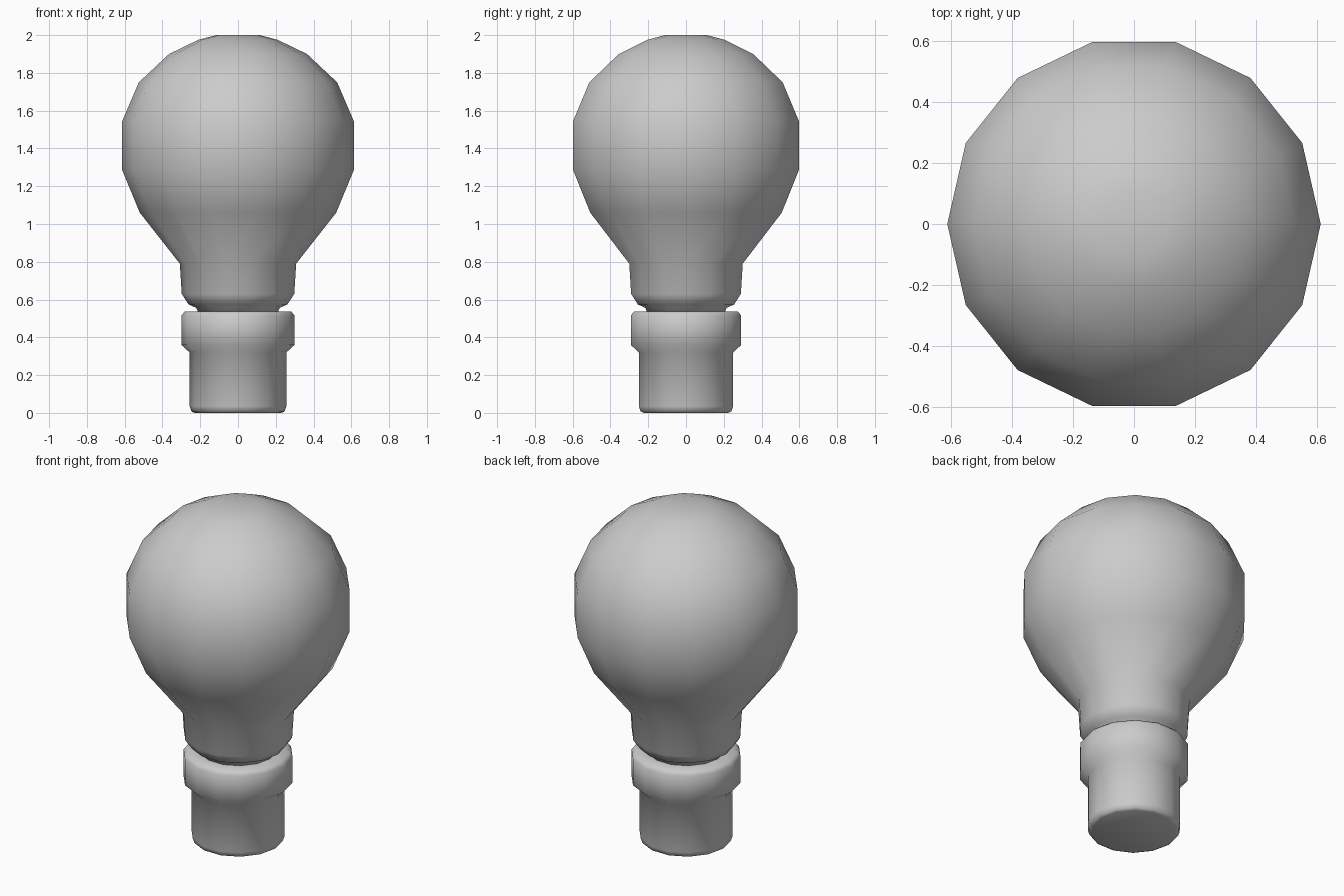
import bpy, bmesh, math

SIDES = 14

cube = bpy.data.objects.get("Cube")
if cube:
    bpy.data.objects.remove(cube, do_unlink=True)

grey = bpy.data.materials.new("plain_grey")
grey.use_nodes = True
colour = (0.6, 0.6, 0.6, 1)
grey.diffuse_color = colour
grey.node_tree.nodes["Principled BSDF"].inputs["Base Color"].default_value = colour


def lathe(name, profile):
    """Revolve (radius, height) points about z and cap both ends."""
    bm = bmesh.new()
    rings = []
    for r, z in profile:
        angles = [2 * math.pi * i / SIDES for i in range(SIDES)]
        rings.append([bm.verts.new((r * math.cos(a), r * math.sin(a), z)) for a in angles])
    for low, high in zip(rings, rings[1:]):
        for i in range(SIDES):
            j = (i + 1) % SIDES
            bm.faces.new((low[i], low[j], high[j], high[i]))
    bm.faces.new(rings[0][::-1])
    bm.faces.new(rings[-1])
    for face in bm.faces:
        face.smooth = True
    mesh = bpy.data.meshes.new(name)
    bm.to_mesh(mesh)
    bm.free()
    mesh.materials.append(grey)
    obj = bpy.data.objects.new(name, mesh)
    bpy.context.collection.objects.link(obj)
    return obj


# Socket base with a wider collar and softened rims
lathe("socket_base", [
    (0.23, 0), (0.247, 0.008), (0.256, 0.035), (0.256, 0.32),
    (0.3, 0.36), (0.3, 0.515), (0.282, 0.537), (0.2, 0.537)])

# Glass bulb: narrow foot, short neck, round head
lathe("glass_bulb", [
    (0.21, 0.53), (0.22, 0.555), (0.262, 0.575), (0.298, 0.63),
    (0.308, 0.79), (0.52, 1.06), (0.613, 1.285), (0.613, 1.545),
    (0.525, 1.75), (0.365, 1.9), (0.21, 1.975), (0.115, 2)])
